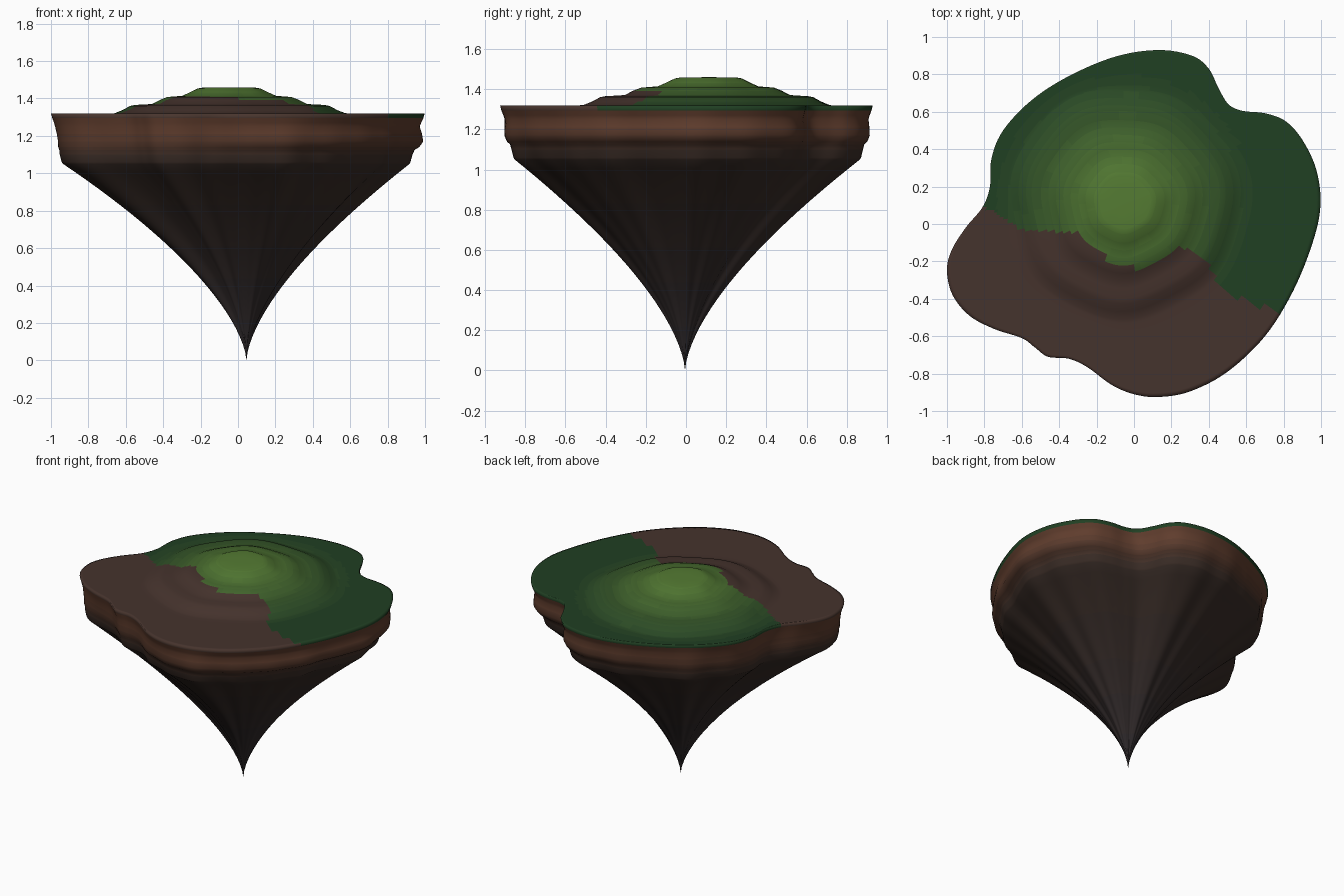
import bpy, bmesh
from math import sin, cos, atan2
from mathutils import Vector

if "Cube" in bpy.data.objects:
    bpy.data.objects.remove(bpy.data.objects["Cube"])

# Irregular shoreline, read anticlockwise from the right side
SHORE = [(.997, .10), (.975, .29), (.90, .45), (.81, .55), (.70, .592), (.58, .605), (.505, .64),
         (.45, .73), (.40, .83), (.31, .90), (.13, .93), (-.10, .895), (-.35, .79), (-.55, .66),
         (-.70, .50), (-.762, .35), (-.77, .20), (-.81, .09), (-.90, -.02), (-.975, -.14),
         (-1.0, -.25), (-.97, -.38), (-.88, -.49), (-.75, -.56), (-.60, -.61), (-.53, -.66),
         (-.46, -.71), (-.35, -.72), (-.25, -.765), (-.12, -.86), (0, -.91), (.13, -.925),
         (.30, -.895), (.50, -.79), (.70, -.60), (.85, -.36), (.955, -.10)]
TIP = Vector((.045, -.005))
HILL = Vector((-.05, .115))


def closed_spline(pts, sub):
    pts = [Vector(p) for p in pts]
    n, out = len(pts), []
    for i in range(n):
        a, b, c, d = (pts[(i + k) % n] for k in (-1, 0, 1, 2))
        for s in range(sub):
            t = s / sub
            out.append(.5 * (2 * b + (c - a) * t + (2 * a - 5 * b + 4 * c - d) * t ** 2
                             + (3 * b - a - 3 * c + d) * t ** 3))
    return out


def lerp(table, x):
    for (x0, y0), (x1, y1) in zip(table, table[1:]):
        if x <= x1:
            return y0 + (y1 - y0) * max(0, x - x0) / (x1 - x0)
    return table[-1][1]


def ramp(name, c0, c1, n):
    mats = []
    for i in range(n):
        t = i / (n - 1)
        m = bpy.data.materials.new(f"{name}_{i}")
        m.diffuse_color = [a + (b - a) * t for a, b in zip(c0, c1)] + [1]
        m.use_nodes = True
        m.node_tree.nodes["Principled BSDF"].inputs["Base Color"].default_value = m.diffuse_color
        mats.append(m)
    return mats


def loft(name, rings, start, end, mats, pick):
    """Skin closed rings (bottom to top); start/end are optional pole points."""
    bm = bmesh.new()
    vs = [[bm.verts.new(p) for p in r] for r in rings]
    n = len(rings[0])
    for lo, hi in zip(vs, vs[1:]):
        for i in range(n):
            j = (i + 1) % n
            bm.faces.new((lo[i], lo[j], hi[j], hi[i]))
    for pole, ring, flip in ((start, vs[0], True), (end, vs[-1], False)):
        if pole:
            v = bm.verts.new(pole)
            for i in range(n):
                a, b = ring[i], ring[(i + 1) % n]
                bm.faces.new((b, a, v) if flip else (a, b, v))
    for f in bm.faces:
        f.smooth = True
        f.material_index = pick(f.calc_center_median())
    me = bpy.data.meshes.new(name)
    bm.to_mesh(me)
    bm.free()
    for m in mats:
        me.materials.append(m)
    ob = bpy.data.objects.new(name, me)
    bpy.context.collection.objects.link(ob)


shore = closed_spline(SHORE, 6)


def rock_ring(z, scale, groove, lean=0):
    ring = []
    for p in shore:
        d = p - TIP
        a = atan2(d.y, d.x)
        w = 1 + groove * (.5 * sin(9 * a + 1) + .35 * sin(14 * a + 2) + .3 * sin(23 * a) - .2)
        q = TIP + d * scale * (w - lean * cos(a))
        ring.append((q.x, q.y, z))
    return ring


# Rock: flared root tapering to a spike, a stepped ledge, then the earthy rim band
ROCK = []
for i in range(1, 25):
    t = i / 24
    ROCK.append((1.05 * t, .925 * t ** 1.57, .045 - .025 * t ** 3, .02))
ROCK += [(1.06, .932, .018, .02), (1.10, .943, .016, .018), (1.125, .950, .014, .012),
         (1.14, .966, .012, 0), (1.17, .978, .01, -.012), (1.21, .978, .008, -.006),
         (1.25, .976, .004, .004), (1.27, .983, .002, .002), (1.295, .993, 0, 0)]
rock_mats = (ramp("stone", (.026, .021, .023), (.038, .024, .019), 5)
             + ramp("earth", (.042, .025, .019), (.115, .046, .026), 6))


def rock_pick(c):
    if c.z < 1.05:
        return min(4, int(c.z / 1.05 * 5))
    return 5 + min(5, int((c.z - 1.05) / .2 * 6))


loft("island_rock", [rock_ring(*r) for r in ROCK], (TIP.x, TIP.y, 0), None, rock_mats, rock_pick)


# Top: rim lip, flat shore, then a terraced hill
def hill_point(p, r):
    d = p - HILL
    a = atan2(d.y, d.x)
    return HILL + d.normalized() * r * (1 + .015 * sin(3 * a + 1) + .015 * sin(7 * a))


top = [rock_ring(1.295, .993, 0), rock_ring(1.32, 1, 0)]
for t in (.05, .15, .25, .35, .45, .55, .65, .75, .85, .95):
    top.append([(*p.lerp(hill_point(p, .61), t), 1.32) for p in shore])
TERRACE = [(.61, 1.322), (.57, 1.338), (.53, 1.36), (.50, 1.366), (.45, 1.368), (.41, 1.371),
           (.37, 1.392), (.33, 1.408), (.29, 1.411), (.25, 1.414), (.21, 1.432), (.165, 1.454),
           (.14, 1.458), (.07, 1.459)]
for r, z in TERRACE:
    top.append([(*hill_point(p, r), z) for p in shore])

# Boundary between bare soil (front) and grass (back)
EDGE = [(-1, .10), (-.77, .08), (-.60, -.03), (-.27, -.05), (-.24, -.12), (-.12, -.20), (.05, -.25),
        (.14, -.19), (.22, -.11), (.35, -.16), (.46, -.32), (.6, -.42), (.75, -.46), (1, -.47)]
top_mats = (ramp("grass", (.0145, .05, .0165), (.09, .20, .033), 20)
            + ramp("soil", (.06, .033, .026), (.066, .036, .027), 2))


def top_pick(c):
    if c.y < lerp(EDGE, c.x):
        return 21 if c.z < 1.315 else 20
    t = max(0, min(.999, (.80 - (c.xy - HILL).length) / .68))
    return int(t ** 1.7 * 20)


loft("island_top", top, None, (HILL.x, HILL.y, 1.46), top_mats, top_pick)
